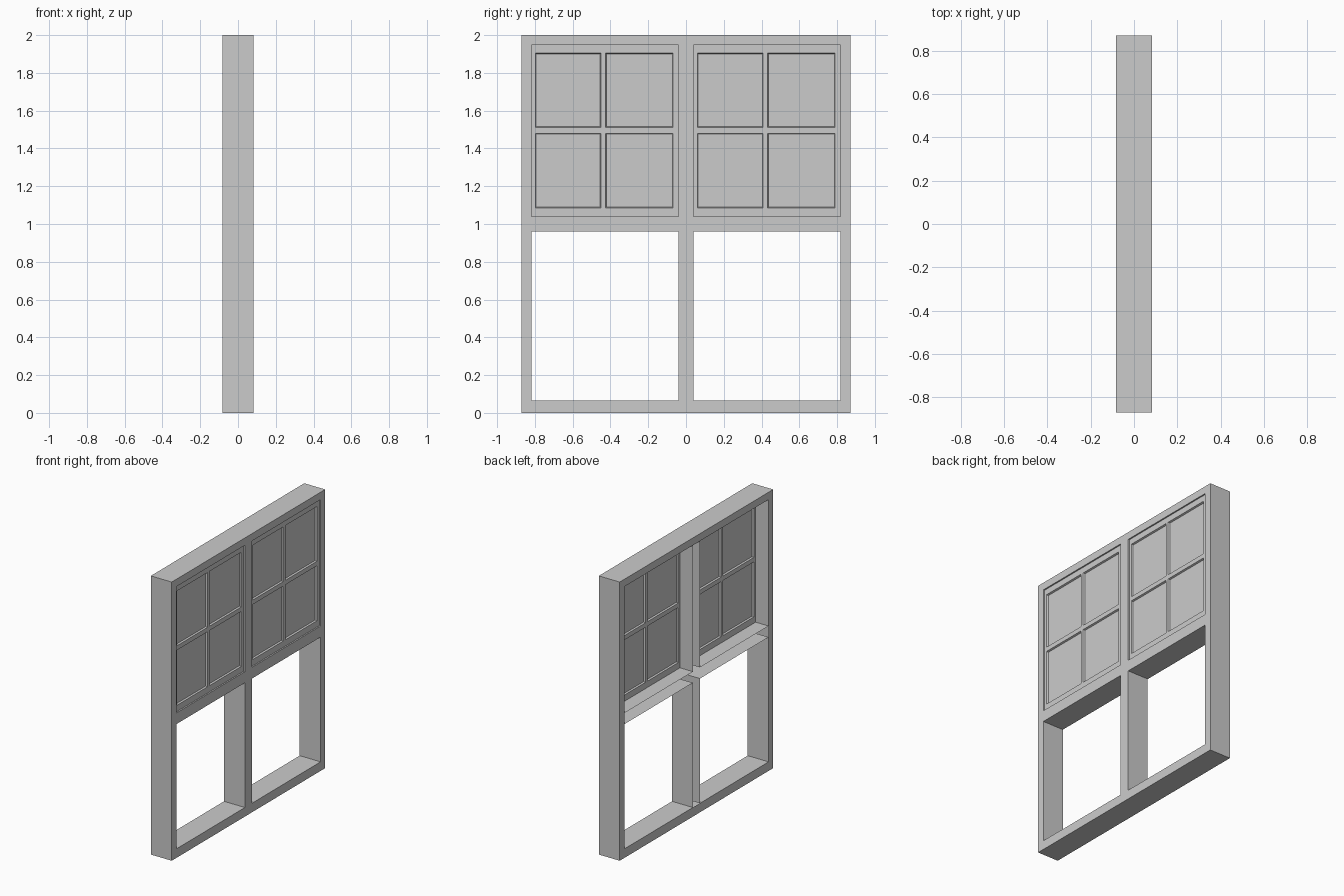
import bpy
import bmesh

cube = bpy.data.objects.get("Cube")
if cube:
    bpy.data.objects.remove(cube)

grey = bpy.data.materials.new("light grey")
grey.use_nodes = True
color = (0.6, 0.6, 0.6, 1)
grey.diffuse_color = color
grey.node_tree.nodes["Principled BSDF"].inputs["Base Color"].default_value = color

FRONT, BACK = 0.083, -0.083


def finish(bm, name):
    """Weld the faces and turn them into an object."""
    bmesh.ops.remove_doubles(bm, verts=bm.verts, dist=0.0005)
    mesh = bpy.data.meshes.new(name)
    bm.to_mesh(mesh)
    bm.free()
    mesh.materials.append(grey)
    obj = bpy.data.objects.new(name, mesh)
    bpy.context.collection.objects.link(obj)
    return obj


def quad(bm, points):
    return bm.faces.new([bm.verts.new(p) for p in points])


def sheet(bm, x, y0, y1, z0, z1, toward_plus_x):
    points = [(x, y0, z0), (x, y1, z0), (x, y1, z1), (x, y0, z1)]
    return quad(bm, points if toward_plus_x else points[::-1])


def build_frame():
    """Four-opening frame; the central cross is an open channel behind."""
    ys = [-0.87, -0.818, -0.04, 0.04, 0.818, 0.87]
    zs = [0, 0.065, 0.96, 1.04, 1.947, 2]
    cells = {(i, j) for i in range(5) for j in range(5)
             if not (i in (1, 3) and j in (1, 3))}
    bm = bmesh.new()
    for i, j in cells:
        y0, y1, z0, z1 = ys[i], ys[i + 1], zs[j], zs[j + 1]
        sheet(bm, FRONT, y0, y1, z0, z1, True)
        if i in (0, 4) or j in (0, 4):
            sheet(bm, BACK, y0, y1, z0, z1, False)
        sides = {(-1, 0): ((y0, z1), (y0, z0)), (1, 0): ((y1, z0), (y1, z1)),
                 (0, -1): ((y0, z0), (y1, z0)), (0, 1): ((y1, z1), (y0, z1))}
        for (di, dj), (a, b) in sides.items():
            if (i + di, j + dj) not in cells:
                quad(bm, [(FRONT, *a), (BACK, *a), (BACK, *b), (FRONT, *b)])
    finish(bm, "window_frame")


def build_sash(name, offset):
    """Upper sash with four panes pressed into both faces."""
    ys = [y + offset for y in (0.04, 0.06, 0.408, 0.432, 0.79, 0.818)]
    zs = [1.04, 1.085, 1.48, 1.512, 1.905, 1.947]
    bm = bmesh.new()
    panes = []
    for x, is_front in ((0.073, True), (0.02, False)):
        for i in range(5):
            for j in range(5):
                face = sheet(bm, x, ys[i], ys[i + 1], zs[j], zs[j + 1], is_front)
                if i in (1, 3) and j in (1, 3):
                    panes.append(face)
    bm.normal_update()
    bmesh.ops.inset_individual(bm, faces=panes, thickness=0.006, depth=-0.012)
    finish(bm, name)


build_frame()
build_sash("left_upper_sash", 0)
build_sash("right_upper_sash", -0.858)
